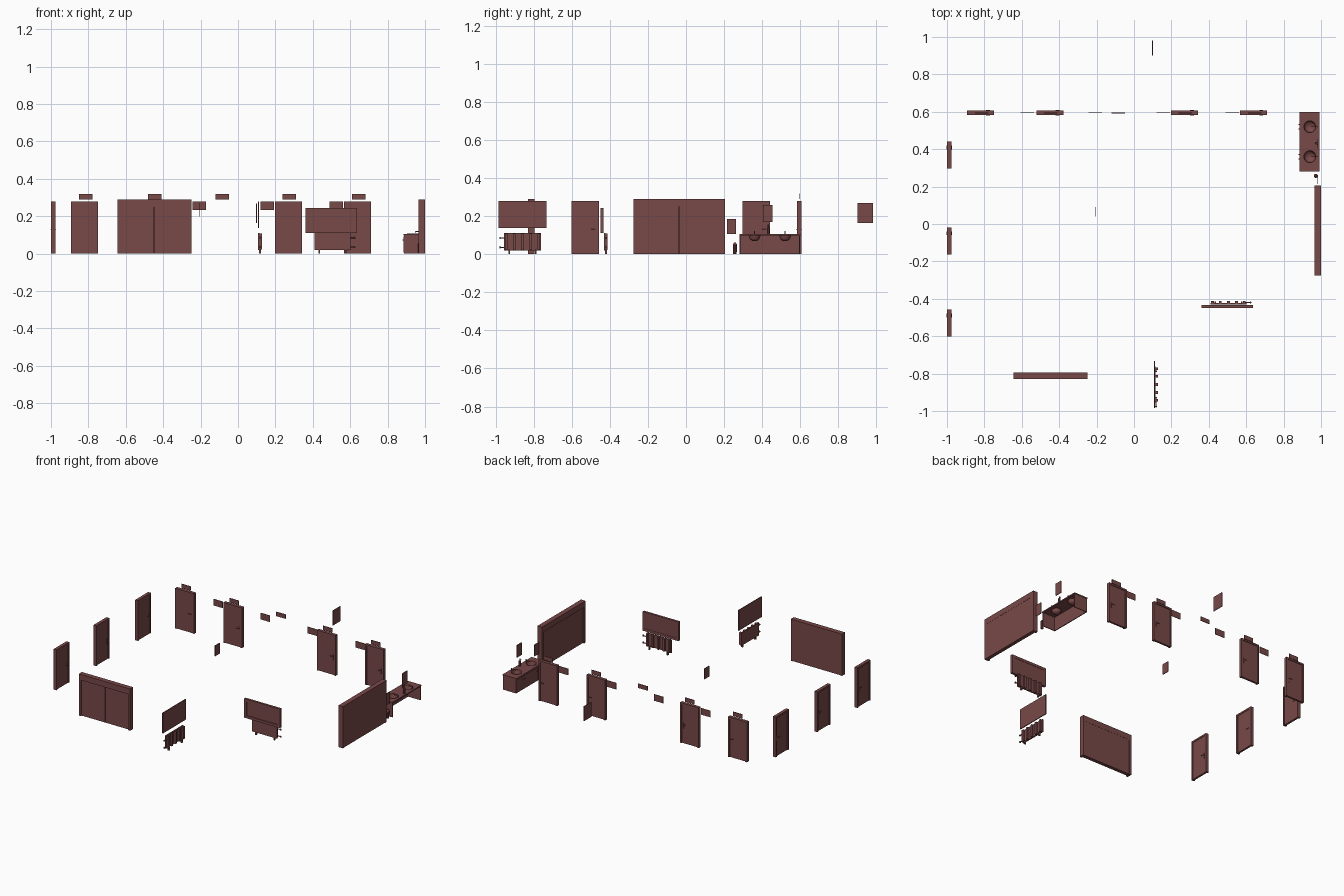
import bpy, bmesh, math
from mathutils import Matrix, Vector

if "Cube" in bpy.data.objects:
    bpy.data.objects.remove(bpy.data.objects["Cube"])

mat = bpy.data.materials.new("dark_red")
mat.diffuse_color = (0.19, 0.065, 0.065, 1)
mat.use_nodes = True
mat.node_tree.nodes["Principled BSDF"].inputs["Base Color"].default_value = mat.diffuse_color


def place(x, y, z=0, deg=0):
    return Matrix.Translation((x, y, z)) @ Matrix.Rotation(math.radians(deg), 4, 'Z')


def add_box(bm, x0, x1, y0, y1, z0, z1):
    m = Matrix.Translation(((x0 + x1) / 2, (y0 + y1) / 2, (z0 + z1) / 2)) @ \
        Matrix.Diagonal((x1 - x0, y1 - y0, z1 - z0, 1))
    bmesh.ops.create_cube(bm, size=1, matrix=m)


def add_rod(bm, a, b, r, r2=None, seg=10):
    a, b = Vector(a), Vector(b)
    d = b - a
    m = Matrix.Translation((a + b) / 2) @ d.to_track_quat('Z', 'Y').to_matrix().to_4x4()
    bmesh.ops.create_cone(bm, cap_ends=True, segments=seg, radius1=r,
                          radius2=r if r2 is None else r2, depth=d.length, matrix=m)


def finish(name, bm, m=Matrix(), smooth=False):
    me = bpy.data.meshes.new(name)
    bm.to_mesh(me)
    bm.free()
    ob = bpy.data.objects.new(name, me)
    bpy.context.collection.objects.link(ob)
    ob.matrix_world = m
    me.materials.append(mat)
    if smooth:
        bpy.context.view_layer.objects.active = ob
        bpy.ops.object.select_all(action='DESELECT')
        ob.select_set(True)
        bpy.ops.object.shade_smooth_by_angle()
    return ob


def make(name, boxes=(), rods=(), m=Matrix()):
    bm = bmesh.new()
    for b in boxes:
        add_box(bm, *b)
    for r in rods:
        add_rod(bm, *r)
    return finish(name, bm, m, smooth=bool(rods))


# single doors: frame, leaf and lever handle on both sides
def door(m):
    make("door_frame", [(-.072, -.06, -.011, .011, 0, .28), (.06, .072, -.011, .011, 0, .28),
                        (-.06, .06, -.011, .011, .268, .28)], m=m)
    make("door_leaf", [(-.06, .06, -.008, .006, .001, .268)], m=m)
    for s, y in ((-1, -.008), (1, .006)):
        make("door_handle", [(.046, .052, min(y, y + s * .001), max(y, y + s * .001), .105, .142)],
             [((.049, y, .13), (.049, y + s * .006, .13), .002),
              ((.051, y + s * .006, .13), (.03, y + s * .006, .13), .0016)], m)


for x in (-.82, -.45, .27, .64):
    door(place(x, .595))
    make("door_sign", [(-.036, .036, -.002, .002, .289, .318)], m=place(x + .005, .594))
for y in (.368, -.09, -.53):
    door(place(-.988, y, 0, 90))

# thin wall plates along the back wall
make("centre_sign", [(-.121, -.049, .592, .597, .289, .318)])
for x in (-.57, -.206, .156, .526):
    make("wall_plate", [(x - .036, x + .036, .594, .597, .233, .278)])

# free hanging notice plates
make("notice_plate", [(.097, .101, .90, .982, .165, .268)])
make("small_plate", [(-.207, -.203, .04, .092, .198, .272)])


# large double doors
def double_door(w, m):
    h = w / 2
    make("double_door_frame", [(-h, -h + .016, -.017, .017, 0, .29), (h - .016, h, -.017, .017, 0, .29),
                               (-h + .016, h - .016, -.017, .017, .25, .29)], m=m)
    for a, b in ((-h + .016, -.0008), (.0008, h - .016)):
        make("double_door_leaf", [(a, b, -.009, .016, .001, .25)], m=m)


double_door(.395, place(-.447, -.812))
double_door(.48, place(.983, -.035, 0, -90))


# radiators: front panel, rear columns, pipe stubs and feet
def radiator(m):
    make("radiator_panel", [(-.097, .097, -.011, -.003, .02, .11)], m=m)
    make("radiator_columns", [(x - .007, x + .007, -.003, .009, .022, .108)
                              for x in (-.085, -.043, 0, .043, .085)], m=m)
    make("radiator_pipes", rods=[((.085, 0, z), (.122, 0, z), .003) for z in (.036, .085)] +
         [((.115, 0, z), (.121, 0, z), .006) for z in (.036, .085)], m=m)
    make("radiator_feet", [(x - .004, x + .004, -.006, .006, 0, .024) for x in (-.07, .07)], m=m)


radiator(place(.505, -.42))
radiator(place(.118, -.858, 0, -90))

# framed board and plain board above the radiators
x0, x1, z0, z1, f = .362, .637, .11, .243, .018
make("board_frame", [(x0, x1, -.45, -.434, z0, z0 + f), (x0, x1, -.45, -.434, z1 - f, z1),
                     (x0, x0 + f, -.45, -.434, z0 + f, z1 - f), (x1 - f, x1, -.45, -.434, z0 + f, z1 - f)])
make("board_face", [(x0 + f, x1 - f, -.445, -.436, z0 + f, z1 - f)])
make("plain_board", [(.106, .112, -.984, -.732, .137, .279)])

# wash counter: open at the back, top pierced by two basins
make("counter_cabinet", [(.888, .894, .282, .598, 0, .097), (.894, .99, .282, .287, 0, .097),
                         (.894, .99, .593, .598, 0, .097)])
top = make("counter_top", [(.885, .992, .28, .60, .097, .105)])
for y in (.36, .52):
    bm = bmesh.new()
    add_rod(bm, (.94, y, .08), (.94, y, .12), .032, seg=32)
    cut = finish("basin_cutter", bm)
    cut.hide_render = True
    cut.hide_viewport = False
    cut.display_type = 'WIRE'
    mod = top.modifiers.new("basin_hole", 'BOOLEAN')
    mod.object = cut
    mod.solver = 'EXACT'

    # basin bowl spun from a profile
    bm = bmesh.new()
    pts = [(.036, .105), (.036, .107), (.032, .107), (.030, .092), (.024, .078), (.013, .070), (0, .068)]
    vs = [bm.verts.new((r, 0, z)) for r, z in pts]
    es = [bm.edges.new(p) for p in zip(vs, vs[1:])]
    bmesh.ops.spin(bm, geom=vs + es, cent=(0, 0, 0), axis=(0, 0, 1), angle=math.tau, steps=32)
    bmesh.ops.remove_doubles(bm, verts=bm.verts, dist=1e-5)
    bmesh.ops.recalc_face_normals(bm, faces=bm.faces)
    finish("basin", bm, place(.94, y), True)

    make("tap", rods=[((.979, y, .105), (.979, y, .122), .003), ((.981, y, .12), (.948, y, .118), .0022),
                      ((.949, y, .118), (.949, y, .112), .002)])
    for s in (-1, 1):
        make("cabinet_door", [(.886, .888, y + s * .039 - .037, y + s * .039 + .037, .006, .092)])
        make("cabinet_knob", rods=[((.886, y + s * .012, .072), (.880, y + s * .012, .072), .003)])

# dispensers, soap bottle and small bin beside the counter
make("towel_dispenser", [(.981, .985, .215, .262, .105, .185)])
make("wall_mirror", [(.980, .984, .405, .455, .17, .257)])
make("soap_bottle", rods=[((.976, .432, .105), (.976, .432, .14), .008),
                          ((.976, .432, .14), (.976, .432, .155), .003),
                          ((.976, .432, .154), (.965, .432, .154), .002)])
make("waste_bin", rods=[((.972, .257, 0), (.972, .257, .05), .009, .011),
                        ((.972, .257, .05), (.972, .257, .062), .011, .004)])
